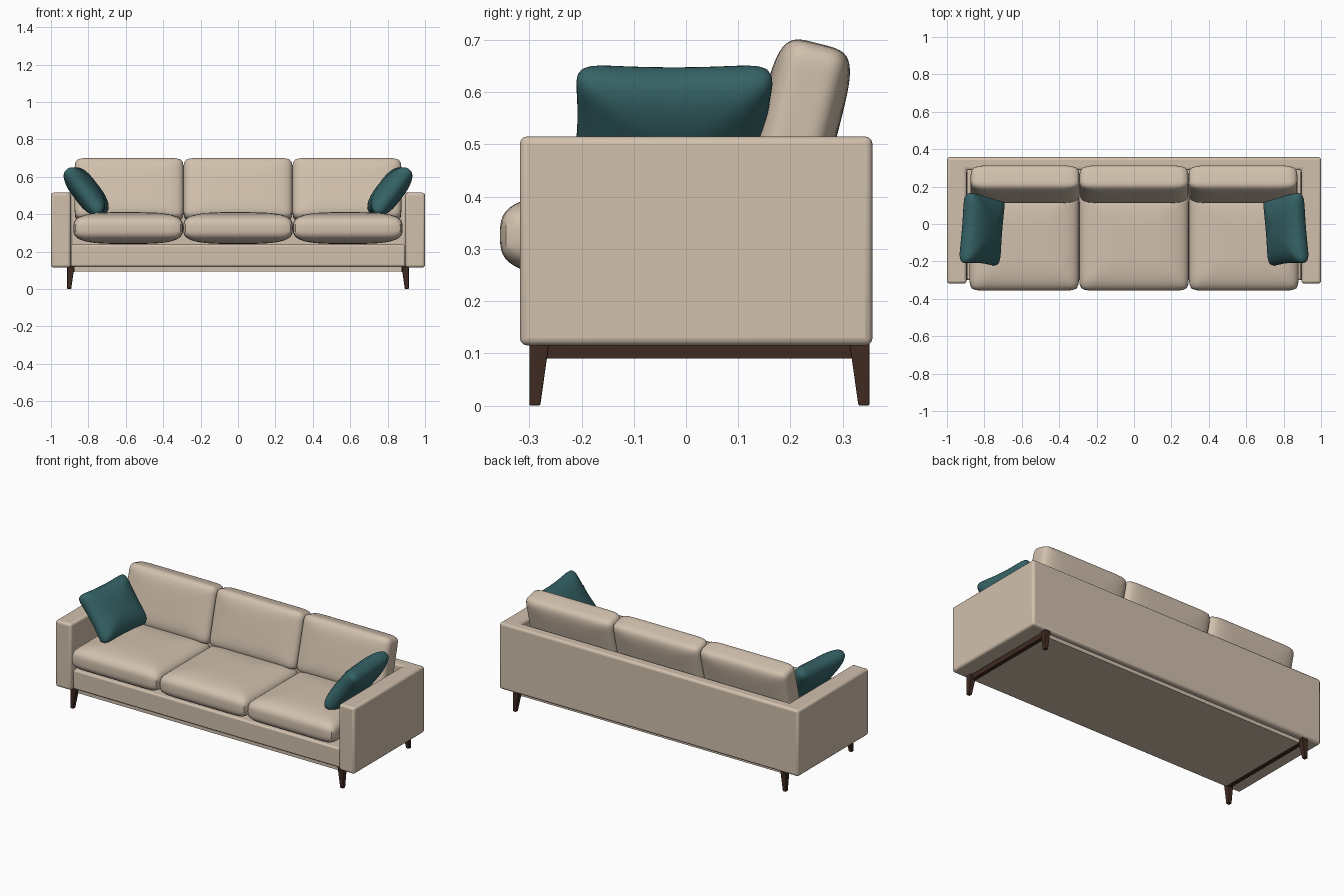
import bpy, bmesh

if "Cube" in bpy.data.objects:
    bpy.data.objects.remove(bpy.data.objects["Cube"], do_unlink=True)


def material(name, colour):
    m = bpy.data.materials.new(name)
    m.use_nodes = True
    m.diffuse_color = (*colour, 1)
    m.node_tree.nodes["Principled BSDF"].inputs["Base Color"].default_value = (*colour, 1)
    return m


FABRIC = material("beige_fabric", (0.64, 0.53, 0.42))
TEAL = material("teal_fabric", (0.036, 0.125, 0.135))
WOOD = material("dark_wood", (0.05, 0.024, 0.015))


def finish(name, bm, mat, loc=(0, 0, 0), rot=(0, 0, 0), bevel=0):
    bmesh.ops.recalc_face_normals(bm, faces=bm.faces)
    mesh = bpy.data.meshes.new(name)
    bm.to_mesh(mesh)
    bm.free()
    mesh.materials.append(mat)
    ob = bpy.data.objects.new(name, mesh)
    bpy.context.collection.objects.link(ob)
    ob.location, ob.rotation_euler = loc, rot
    if bevel:
        mod = ob.modifiers.new("soft_edges", "BEVEL")
        mod.width, mod.segments = bevel, 3
    bpy.ops.object.select_all(action="DESELECT")
    ob.select_set(True)
    bpy.context.view_layer.objects.active = ob
    bpy.ops.object.shade_smooth_by_angle(angle=0.7)
    return ob


def prism(name, outline, z0, z1, mat, bevel=0):
    """Extrude a plan outline from z0 up to z1."""
    bm = bmesh.new()
    face = bm.faces.new([bm.verts.new((x, y, z0)) for x, y in outline])
    top = bmesh.ops.extrude_face_region(bm, geom=[face])["geom"]
    for v in top:
        if isinstance(v, bmesh.types.BMVert):
            v.co.z = z1
    return finish(name, bm, mat, bevel=bevel)


def box(name, x0, x1, y0, y1, z0, z1, mat, bevel=0):
    return prism(name, [(x0, y0), (x1, y0), (x1, y1), (x0, y1)], z0, z1, mat, bevel)


def cushion(name, half, loc, rot, mat, plan=12, puff=3.5, pinch=0):
    """Stuffed pad: rounded plan, puffed thickness along local z."""
    bm = bmesh.new()
    bmesh.ops.create_cube(bm, size=2)
    bmesh.ops.subdivide_edges(bm, edges=bm.edges[:], cuts=17, use_grid_fill=True)
    for v in bm.verts:
        u, w, t = v.co
        s = (abs(u) ** plan + abs(w) ** plan) ** (1 / plan)
        v.co /= (s ** puff + abs(t) ** puff) ** (1 / puff)
        u, w, t = v.co
        v.co.x = half[0] * u * (1 - pinch * (1 - w * w))
        v.co.y = half[1] * w * (1 - pinch * (1 - u * u))
        v.co.z = half[2] * t
    return finish(name, bm, mat, loc, rot)


# Arms and back as one U-shaped upholstered frame
half_plan = [(1.0, 0.357), (1.0, -0.318), (0.895, -0.318), (0.895, 0.29)]
outline = half_plan + [(-x, y) for x, y in reversed(half_plan)]
prism("arm_and_back_frame", outline, 0.115, 0.515, FABRIC, 0.014)

# Seat base and recessed plinth
box("seat_base", -0.894, 0.894, -0.3, 0.295, 0.12, 0.237, FABRIC, 0.01)
box("plinth", -0.875, 0.875, -0.28, 0.325, 0.093, 0.125, FABRIC)

# Three seat and back cushions
for i, place in enumerate(("right", "middle", "left")):
    x = (i - 1) * 0.587
    cushion(place + "_seat_cushion", (0.293, 0.27, 0.085), (x, -0.086, 0.326),
            (0, 0, 0), FABRIC, plan=16, puff=3.3)
    cushion(place + "_back_cushion", (0.291, 0.168, 0.077), (x * 0.992, 0.213, 0.53),
            (1.32, 0, 0), FABRIC, plan=14, puff=4.5)

for side, place in ((-1, "right"), (1, "left")):
    # Throw pillow leaning on the arm
    cushion(place + "_throw_pillow", (0.155, 0.195, 0.07), (side * 0.812, -0.028, 0.522),
            (0, -side * 0.92, side * 0.08), TEAL, plan=10, puff=2.3, pinch=0.07)
    # Wooden end rail under the arm
    x0, x1 = sorted((side * 0.875, side * 0.9))
    box(place + "_end_rail", x0, x1, -0.275, 0.325, 0.09, 0.117, WOOD)
    # Legs, straight outside and tapered inside
    for end, y, label in ((-1, -0.3, "front"), (1, 0.351, "rear")):
        bm = bmesh.new()
        bmesh.ops.create_cube(bm, size=1)
        for v in bm.verts:
            width = 0.038 if v.co.z > 0 else 0.021
            v.co.x = side * (0.913 - width * (v.co.x + 0.5))
            v.co.y = y - end * width * (v.co.y + 0.5)
            v.co.z = 0.12 * (v.co.z + 0.5)
        finish(f"{label}_{place}_leg", bm, WOOD, bevel=0.003)
